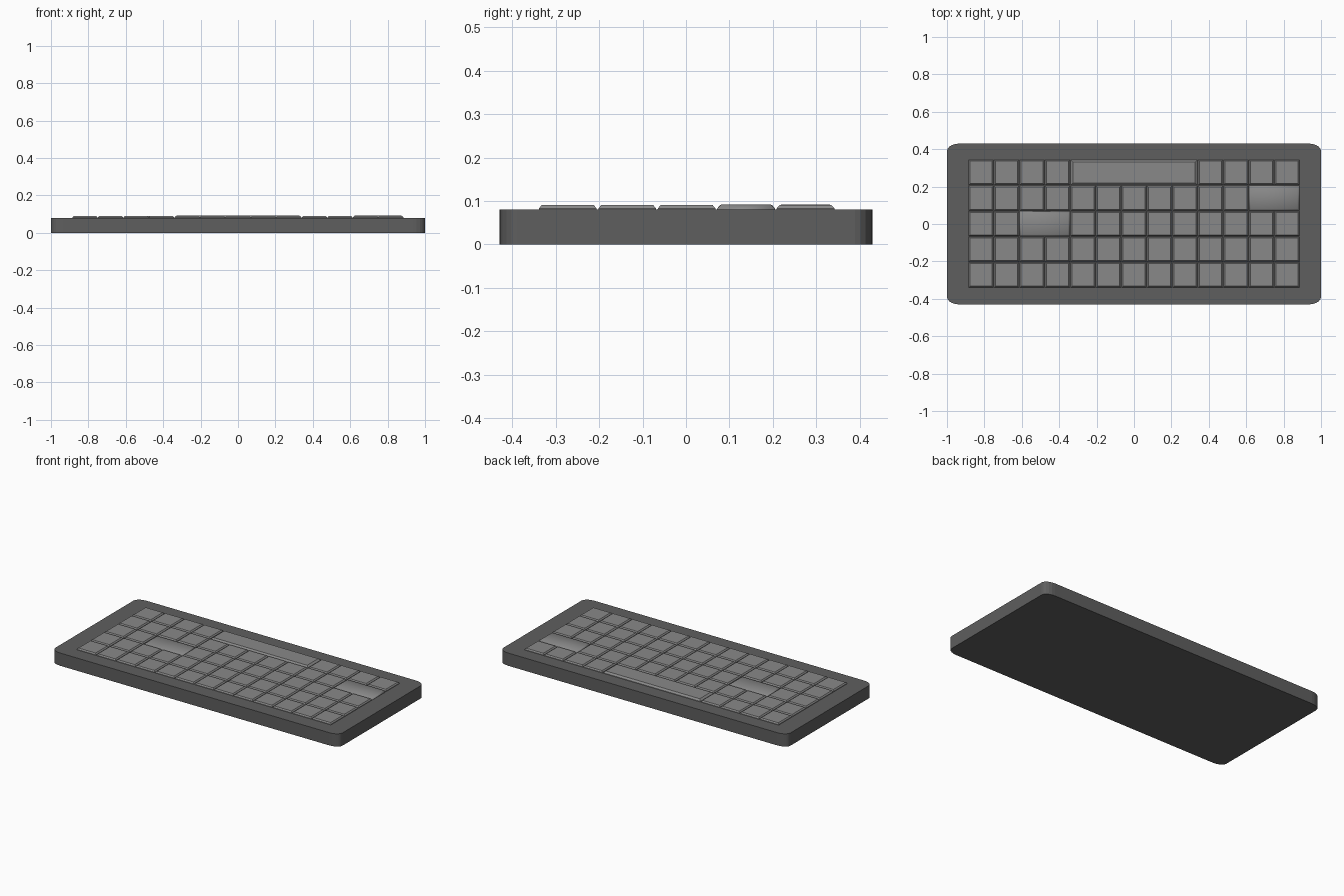
import bpy, bmesh, math

if "Cube" in bpy.data.objects:
    bpy.data.objects.remove(bpy.data.objects["Cube"])

PITCH_X, PITCH_Y = 0.1363, 0.137
LEFT, FRONT = -0.886, -0.341
GAP = 0.0015
TOP = 0.08


def material(name, v):
    m = bpy.data.materials.new(name)
    m.diffuse_color = (v, v, v, 1)
    m.use_nodes = True
    m.node_tree.nodes["Principled BSDF"].inputs["Base Color"].default_value = m.diffuse_color
    return m


def loft(name, rings, mat):
    """Skin a stack of closed rings and cap both ends."""
    bm = bmesh.new()
    loops = [[bm.verts.new(p) for p in r] for r in rings]
    n = len(loops[0])
    for a, b in zip(loops, loops[1:]):
        for i in range(n):
            j = (i + 1) % n
            bm.faces.new((a[i], a[j], b[j], b[i]))
    bm.faces.new(loops[0][::-1])
    bm.faces.new(loops[-1])
    me = bpy.data.meshes.new(name)
    bm.to_mesh(me)
    bm.free()
    me.materials.append(mat)
    ob = bpy.data.objects.new(name, me)
    bpy.context.collection.objects.link(ob)
    return ob


def rounded_ring(hx, hy, rx, ry, z, steps=5):
    pts = []
    for k, (sx, sy) in enumerate([(1, 1), (-1, 1), (-1, -1), (1, -1)]):
        for i in range(steps + 1):
            a = math.pi / 2 * (k + i / steps)
            pts.append((sx * (hx - rx) + rx * math.cos(a),
                        sy * (hy - ry) + ry * math.sin(a), z))
    return pts


def key(name, col, row, span, profile, mat):
    """Tapered keycap; profile lists (inset, height) pairs."""
    x0, x1 = LEFT + col * PITCH_X + GAP, LEFT + (col + span) * PITCH_X - GAP
    y0, y1 = FRONT + row * PITCH_Y + GAP, FRONT + (row + 1) * PITCH_Y - GAP
    rings = [[(x0 + d, y0 + d, z), (x1 - d, y0 + d, z),
              (x1 - d, y1 - d, z), (x0 + d, y1 - d, z)] for d, z in profile]
    return loft(name, rings, mat)


dark = material("case_grey", 0.114)
light = material("key_grey", 0.25)

# Case
case = [rounded_ring(1.0, 0.43, 0.065, 0.04, z) for z in (0.0, TOP)]
loft("keyboard_case", case, dark)

# Keys: wide ones given as (row, column): (span, name, top height, bevel)
wide = {(4, 4): (5, "space_bar", 0.0925, 0.012),
        (3, 11): (2, "wide_key_right", 0.092, 0.010),
        (2, 2): (2, "wide_key_left", 0.0905, 0.010)}
for row in range(5):
    col = 0
    while col < 13:
        small = (1, f"key_{row + 1}_{col + 1}", 0.0905, 0.007)
        span, name, top, bevel = wide.get((row, col), small)
        profile = [(0, TOP - 0.002), (0.0005, TOP + 0.003), (bevel, top)]
        ob = key(name, col, row, span, profile, light)
        if span == 2:  # softly shaded wide keys
            ob.data.shade_smooth()
        col += span
